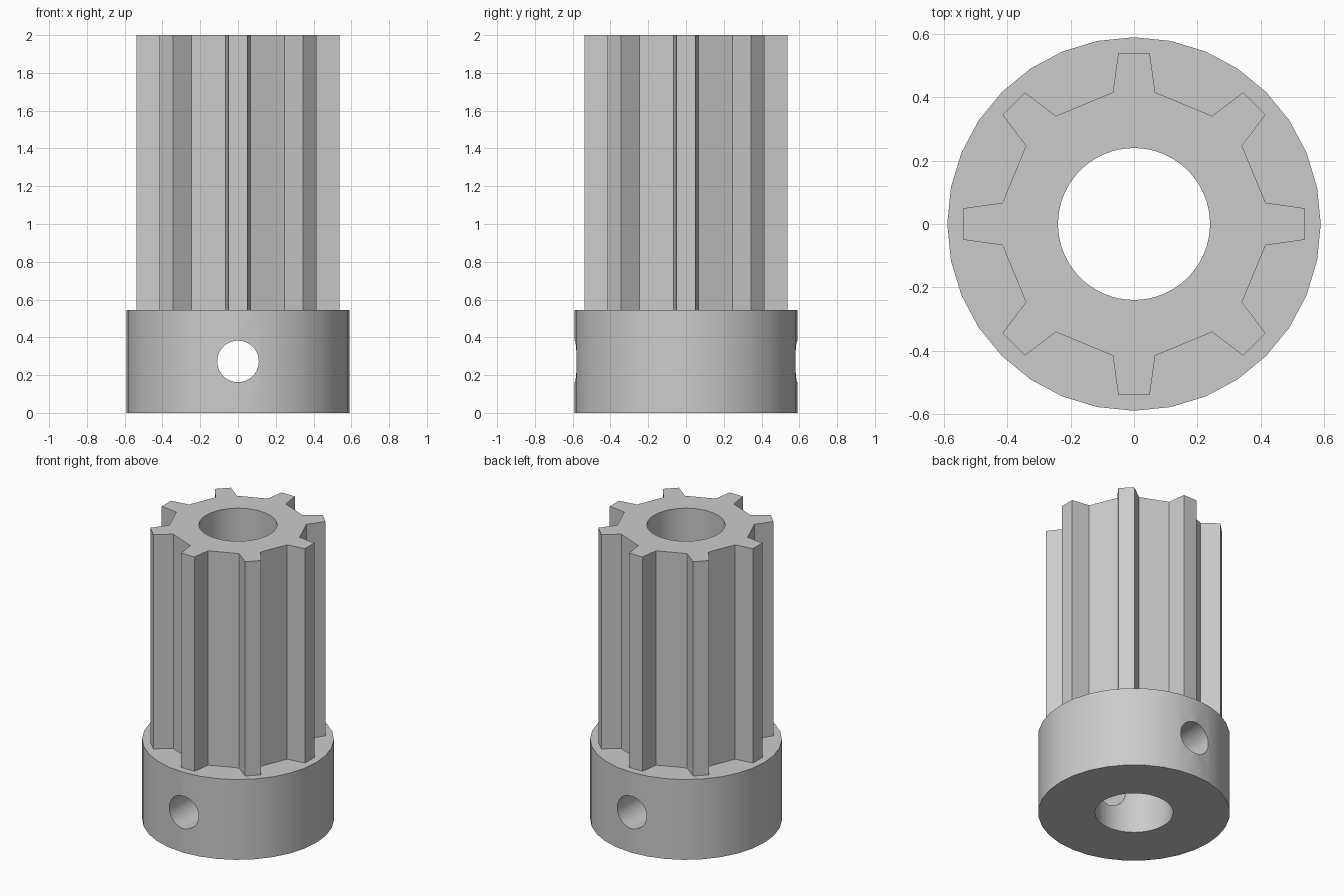
import bpy, bmesh, math
from mathutils import Matrix, Vector

cube = bpy.data.objects.get("Cube")
if cube:
    bpy.data.objects.remove(cube, do_unlink=True)

COLLAR_R, COLLAR_H = 0.59, 0.545
TOTAL_H = 2.0
BORE_R, PIN_R = 0.24, 0.11
TEETH = 8

grey = bpy.data.materials.new("plain_grey")
grey.use_nodes = True
colour = (0.6, 0.6, 0.6, 1)
grey.diffuse_color = colour
grey.node_tree.nodes["Principled BSDF"].inputs["Base Color"].default_value = colour


def add_object(name, bm):
    bmesh.ops.recalc_face_normals(bm, faces=bm.faces)
    mesh = bpy.data.meshes.new(name)
    bm.to_mesh(mesh)
    bm.free()
    mesh.materials.append(grey)
    obj = bpy.data.objects.new(name, mesh)
    bpy.context.collection.objects.link(obj)
    return obj


def prism(name, profile, z0, z1):
    """Extrude a closed xy profile from z0 to z1."""
    bm = bmesh.new()
    face = bm.faces.new([bm.verts.new((x, y, z0)) for x, y in profile])
    top = bmesh.ops.extrude_face_region(bm, geom=[face])["geom"]
    verts = [v for v in top if isinstance(v, bmesh.types.BMVert)]
    bmesh.ops.translate(bm, verts=verts, vec=(0, 0, z1 - z0))
    return add_object(name, bm)


def circle(radius, sides):
    return [(radius * math.cos(math.tau * i / sides),
             radius * math.sin(math.tau * i / sides)) for i in range(sides)]


def combine(target, other, operation):
    mod = target.modifiers.new(operation.lower(), "BOOLEAN")
    mod.operation, mod.solver, mod.object = operation, "EXACT", other
    bpy.context.view_layer.objects.active = target
    bpy.ops.object.modifier_apply(modifier=mod.name)
    bpy.data.objects.remove(other, do_unlink=True)


# Toothed shaft outline: one tapered tooth repeated round the axis
tooth = [(0.416, -0.067), (0.538, -0.05), (0.538, 0.05), (0.416, 0.067)]
outline = []
for i in range(TEETH):
    turn = Matrix.Rotation(math.tau * i / TEETH, 2)
    outline += [tuple(turn @ Vector(p)) for p in tooth]

# Round collar fused with the shaft
hub = prism("splined_hub", circle(COLLAR_R, 32), 0, COLLAR_H)
combine(hub, prism("toothed_shaft", outline, COLLAR_H / 2, TOTAL_H), "UNION")

# Central bore
combine(hub, prism("bore_cutter", circle(BORE_R, 64), -0.1, TOTAL_H + 0.1), "DIFFERENCE")

# Cross pin hole, front to back through the collar
pin = prism("pin_cutter", circle(PIN_R, 48), -1, 1)
pin.data.transform(Matrix.Translation((0, 0, COLLAR_H / 2)) @ Matrix.Rotation(math.pi / 2, 4, "X"))
combine(hub, pin, "DIFFERENCE")

# Smooth round walls, crisp teeth and rims
bpy.ops.object.select_all(action="DESELECT")
hub.select_set(True)
bpy.context.view_layer.objects.active = hub
bpy.ops.object.shade_smooth_by_angle(angle=math.radians(20))
